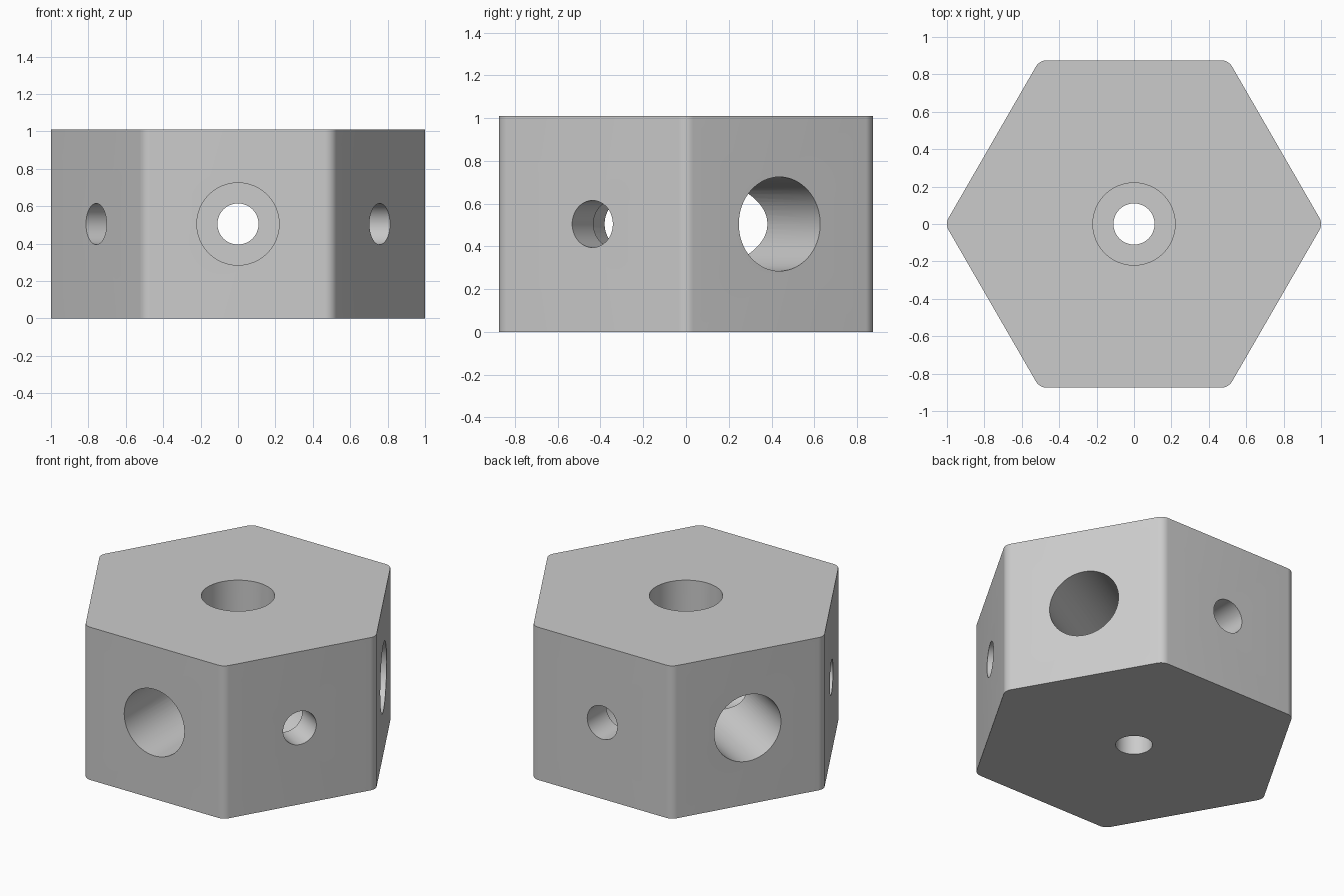
import bpy, bmesh, math
from mathutils import Vector

if "Cube" in bpy.data.objects:
    bpy.data.objects.remove(bpy.data.objects["Cube"])

APOTHEM, HEIGHT, CORNER = 0.875, 1.01, 0.067
BIG, SMALL, WALL = 0.22, 0.11, 0.2

grey = bpy.data.materials.new("plain grey")
grey.diffuse_color = (0.6, 0.6, 0.6, 1)
grey.use_nodes = True
grey.node_tree.nodes["Principled BSDF"].inputs["Base Color"].default_value = grey.diffuse_color


def make_object(name, bm):
    bmesh.ops.recalc_face_normals(bm, faces=bm.faces)
    mesh = bpy.data.meshes.new(name)
    bm.to_mesh(mesh)
    bm.free()
    mesh.materials.append(grey)
    obj = bpy.data.objects.new(name, mesh)
    bpy.context.collection.objects.link(obj)
    return obj


def loft(name, rings):
    """Join equal-length rings of points into a closed solid."""
    bm = bmesh.new()
    loops = [[bm.verts.new(p) for p in ring] for ring in rings]
    n = len(loops[0])
    for a, b in zip(loops, loops[1:]):
        for i in range(n):
            j = (i + 1) % n
            bm.faces.new((a[i], a[j], b[j], b[i]))
    bm.faces.new(loops[0][::-1])
    bm.faces.new(loops[-1])
    return make_object(name, bm)


def stepped_cutter(name, direction, reach):
    """Narrow bore at the back, wide bore towards the given direction."""
    def ring(r, z):
        return [(r * math.cos(math.tau * i / 64), r * math.sin(math.tau * i / 64), z)
                for i in range(64)]
    step = WALL - reach
    obj = loft(name, [ring(SMALL, -reach - 0.2), ring(SMALL, step),
                      ring(BIG, step), ring(BIG, reach + 0.2)])
    obj.data.transform(Vector(direction).to_track_quat('Z', 'Y').to_matrix().to_4x4())
    obj.location.z = HEIGHT / 2
    obj.hide_render = True
    return obj


# Hexagonal block with rounded upright corners
outline = []
corner_dist = (APOTHEM - CORNER) * 2 / math.sqrt(3)
for k in range(6):
    mid = math.radians(60 * k)
    for s in range(9):
        a = mid + math.radians(-30 + 60 * s / 8)
        outline.append((corner_dist * math.cos(mid) + CORNER * math.cos(a),
                        corner_dist * math.sin(mid) + CORNER * math.sin(a)))
block = loft("hex_block", [[(x, y, z) for x, y in outline] for z in (0, HEIGHT)])

# Stepped bores: three across the flats, one upright
cutters = [stepped_cutter("side_bore", (math.cos(math.radians(a)), math.sin(math.radians(a)), 0), APOTHEM)
           for a in (30, 150, 270)]
cutters.append(stepped_cutter("upright_bore", (0, 0, 1), HEIGHT / 2))

bpy.context.view_layer.objects.active = block
block.select_set(True)
for cutter in cutters:
    mod = block.modifiers.new("bore", 'BOOLEAN')
    mod.operation = 'DIFFERENCE'
    mod.solver = 'EXACT'
    mod.object = cutter
    bpy.ops.object.modifier_apply(modifier=mod.name)
for cutter in cutters:
    bpy.data.objects.remove(cutter)

# Smooth bores and corners, crisp rims
bpy.ops.object.shade_smooth_by_angle(angle=math.radians(25))
